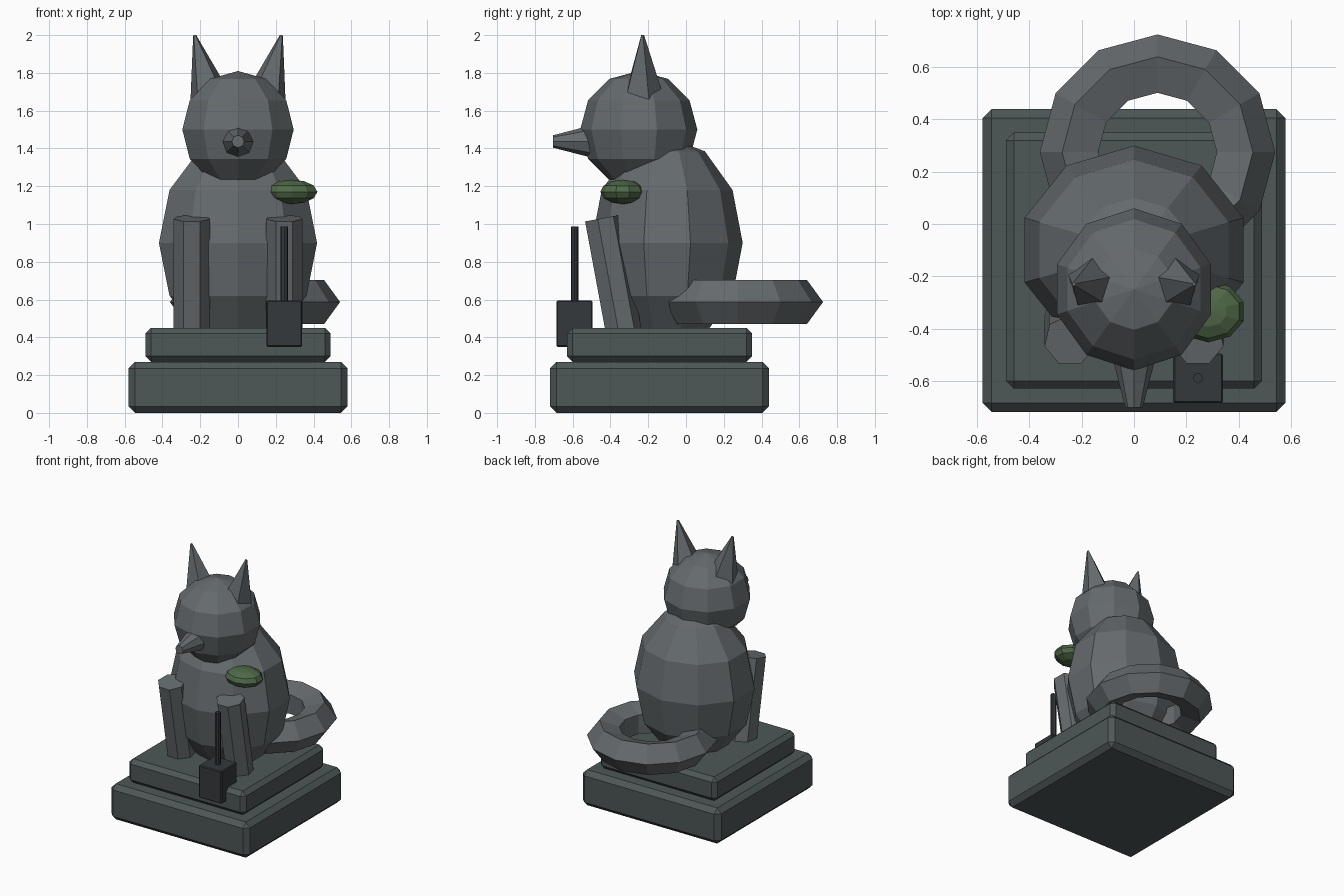
import bpy, bmesh, math
from mathutils import Matrix, Vector

if "Cube" in bpy.data.objects:
    bpy.data.objects.remove(bpy.data.objects["Cube"])


def mat(name, rgb):
    m = bpy.data.materials.new(name)
    m.diffuse_color = (*rgb, 1)
    m.use_nodes = True
    m.node_tree.nodes["Principled BSDF"].inputs["Base Color"].default_value = m.diffuse_color
    return m


STONE = mat("stone", (0.13, 0.145, 0.155))
SLATE = mat("slate", (0.075, 0.095, 0.095))
IRON = mat("iron", (0.035, 0.04, 0.045))
GREEN = mat("green", (0.08, 0.14, 0.065))


def finish(name, bm, material, loc, rot=(0, 0, 0)):
    me = bpy.data.meshes.new(name)
    bm.to_mesh(me)
    bm.free()
    me.materials.append(material)
    ob = bpy.data.objects.new(name, me)
    ob.location, ob.rotation_euler = loc, rot
    bpy.context.collection.objects.link(ob)
    return ob


def box(name, material, lo, hi, bevel):
    lo, hi = Vector(lo), Vector(hi)
    bm = bmesh.new()
    bmesh.ops.create_cube(bm, size=1, matrix=Matrix.Diagonal((*(hi - lo), 1)))
    bmesh.ops.bevel(bm, geom=bm.edges[:], offset=bevel, segments=1, affect='EDGES')
    return finish(name, bm, material, (lo + hi) / 2)


def ball(name, material, loc, radii):
    bm = bmesh.new()
    # the seam vertices lie on the y axis
    bmesh.ops.create_uvsphere(bm, u_segments=10, v_segments=6, radius=1)
    if max(v.co.x for v in bm.verts) > 0.99:
        bmesh.ops.rotate(bm, verts=bm.verts, matrix=Matrix.Rotation(math.pi / 2, 3, 'Z'))
    bmesh.ops.scale(bm, vec=radii, verts=bm.verts)
    return finish(name, bm, material, loc)


def cone(name, material, sides, r1, r2, depth, loc, rot=(0, 0, 0)):
    bm = bmesh.new()
    bmesh.ops.create_cone(bm, cap_ends=True, segments=sides, radius1=r1, radius2=r2, depth=depth)
    return finish(name, bm, material, loc, rot)


# Stepped plinth
box("base_lower", SLATE, (-0.58, -0.72, 0), (0.58, 0.44, 0.27), 0.035)
box("base_upper", SLATE, (-0.49, -0.63, 0.27), (0.49, 0.35, 0.45), 0.03)

# Body, head and snout
ball("body", STONE, (0, -0.10, 0.90), (0.44, 0.40, 0.56))
ball("head", STONE, (0, -0.25, 1.50), (0.31, 0.31, 0.31))
cone("snout", STONE, 8, 0.09, 0.033, 0.22, (0, -0.593, 1.437), (math.pi / 2, 0, 0))

# Ears and front legs
for s, side in ((-1, "left"), (1, "right")):
    cone("ear_" + side, STONE, 5, 0.11, 0.008, 0.33,
         (s * 0.19, -0.23, 1.84), (0, s * math.radians(14), 0))
    cone("front_leg_" + side, STONE, 7, 0.10, 0.10, 0.61,
         (s * 0.245, -0.39, 0.73), (math.radians(10.5), 0, 0))

# Curled tail
bpy.ops.mesh.primitive_torus_add(location=(0.09, 0.275, 0.587), major_segments=12,
                                 minor_segments=5, major_radius=0.327, minor_radius=0.1235)
tail = bpy.context.object
tail.name = "tail"
tail.data.materials.append(STONE)
tail.data.shade_flat()

# Green pad on the chest
ball("green_pad", GREEN, (0.285, -0.335, 1.17), (0.142, 0.118, 0.065))

# Iron block with rod
box("block", IRON, (0.15, -0.685, 0.35), (0.34, -0.495, 0.595), 0.006)
cone("rod", IRON, 8, 0.02, 0.02, 0.40, (0.245, -0.59, 0.787))
